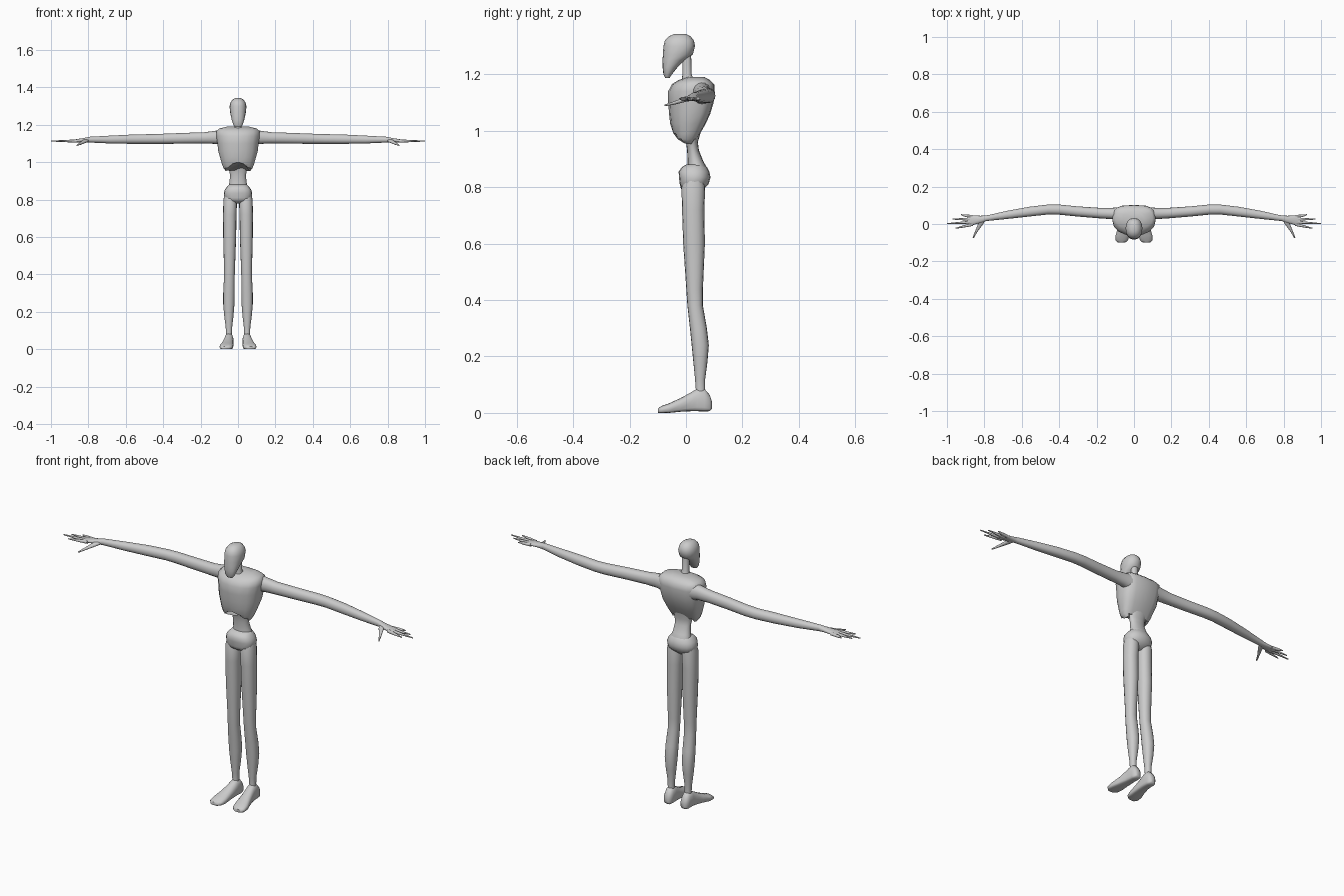
import bpy, bmesh, math
from mathutils import Vector

cube = bpy.data.objects.get("Cube")
if cube:
    bpy.data.objects.remove(cube)

grey = bpy.data.materials.new("mannequin grey")
grey.use_nodes = True
grey.diffuse_color = (0.6, 0.6, 0.6, 1)
grey.node_tree.nodes["Principled BSDF"].inputs["Base Color"].default_value = grey.diffuse_color

SIDES = 16


def loft(name, axis, rings, front=2.2, back=2.2, shape=None, mirror=False, angle=50):
    """Skin rings (position, low, high, low, high) in hundredths along an axis."""
    bm = bmesh.new()
    u, v = [i for i in range(3) if i != axis]
    loops = []
    for pos, u0, u1, v0, v1 in rings:
        loop = []
        for k in range(SIDES):
            a = math.tau * k / SIDES
            c, s = math.cos(a), math.sin(a)
            p = 2 / (back if s > 0 else front)
            co = Vector()
            co[axis] = pos
            co[u] = (u0 + u1) / 2 + (u1 - u0) / 2 * math.copysign(abs(c) ** p, c)
            co[v] = (v0 + v1) / 2 + (v1 - v0) / 2 * math.copysign(abs(s) ** p, s)
            co /= 100
            loop.append(bm.verts.new(shape(co) if shape else co))
        loops.append(loop)
    for a, b in zip(loops, loops[1:]):
        for k in range(SIDES):
            n = (k + 1) % SIDES
            bm.faces.new((a[k], a[n], b[n], b[k]))
    bm.faces.new(loops[0])
    bm.faces.new(loops[-1])
    bmesh.ops.recalc_face_normals(bm, faces=bm.faces)
    add(name, bm, angle)
    if mirror:
        bmesh.ops.scale(bm, vec=(-1, 1, 1), verts=bm.verts)
        bmesh.ops.reverse_faces(bm, faces=bm.faces)
        add(name.replace("left", "right"), bm, angle)
    bm.free()


def add(name, bm, angle):
    mesh = bpy.data.meshes.new(name)
    bm.to_mesh(mesh)
    mesh.materials.append(grey)
    ob = bpy.data.objects.new(name, mesh)
    bpy.context.collection.objects.link(ob)
    bpy.ops.object.select_all(action='DESELECT')
    ob.select_set(True)
    bpy.context.view_layer.objects.active = ob
    bpy.ops.object.shade_smooth_by_angle(angle=math.radians(angle))


def centred(rows):
    """Expand (height, half width, back and front) rows to symmetric rings."""
    return [(z, -w, w, y0, y1) for z, w, y0, y1 in rows]


def rib_arch(co):
    """Lift the front lower edge of the rib cage in the middle."""
    if co.y < 0.03:
        co.z = max(co.z, 1 - 12 * co.x ** 2)
    return co


# Head and neck
loft("head", 2, centred([
    (118.7, 1.6, -7.4, -5.8), (120, 2.5, -8, -5), (122.5, 3.3, -8.3, -3),
    (125, 3.9, -8.3, -.4), (127, 4.3, -8.2, 2.4), (130, 4.5, -8, 3.2),
    (132, 4, -7.5, 2.8), (133.5, 2.9, -6, 1.6), (134.3, 1.4, -4.2, 0)]))
loft("neck", 2, centred([
    (115, 3.5, -2, 5), (118, 2.2, -1.4, 2.8), (120, 1.8, -1.3, 2), (128, 1.8, -1.2, 1.8)]))

# Rib cage, waist and pelvis
loft("rib_cage", 2, centred([
    (95.3, 6.6, -2, 3), (97, 7.8, -4, 3.8), (99, 8.6, -4.8, 5), (102.5, 9.6, -5.6, 7),
    (106, 10.6, -6, 8.6), (110, 11, -6.3, 9.8), (114, 11.6, -6.3, 10.2), (116.5, 11.6, -5, 10),
    (118, 10, -2.6, 8.4), (119, 6, .5, 6.6)]), front=2.1, back=3.2, shape=rib_arch)
loft("waist", 2, centred([
    (83, 6, 0, 8), (87, 5.2, .4, 7.4), (89, 4.6, .6, 6.2), (93, 4.2, .4, 4.6),
    (96, 4.8, 0, 4.2), (100, 6, -1.5, 5.4), (104, 7, -2, 6)]))
loft("pelvis", 2, centred([
    (78, 3, .5, 4.5), (79.5, 6, -1.8, 6.4), (81, 7.3, -2.2, 8), (83.5, 7.6, -2.5, 8.7),
    (85.5, 7, -2.6, 8.3), (87, 5.8, -1.6, 7.5), (88, 4.8, 0, 6.6)]), front=2.6)

# Legs and feet
loft("left_leg", 2, [
    (3, 3, 6.6, 3, 7), (8, 3.3, 6.4, 3.5, 6.8), (12, 3.1, 6.6, 3.2, 6.8),
    (18, 2.4, 7.4, 2.6, 7.6), (24, 1.9, 7.9, 2, 8.1), (30, 1.8, 7.9, 1.4, 7.4),
    (38, 1.8, 7.5, .5, 6), (44, 1.6, 7.5, .1, 6), (60, 1, 7.9, -1, 6.7),
    (72, .8, 8, -1.4, 6.5), (80, .5, 7.8, -1.6, 6.8), (84, 1.5, 7, 0, 6)], mirror=True)
loft("left_foot", 1, [
    (-10, 4.8, 8.6, 0, 1.5), (-8.8, 3.2, 9.8, 0, 2.4), (-6, 2.6, 9.8, 0, 3.4),
    (-2, 2.5, 8.6, .4, 5.2), (2, 2.4, 7.6, .6, 7.4), (4, 2.4, 7.3, .6, 8.6),
    (6.5, 2.4, 7.2, .5, 8.6), (8.4, 2.8, 6.8, .6, 6.4), (9.2, 3.8, 5.8, 1.4, 4)],
    front=4.5, back=2.2, mirror=True)

# Arms and hands
loft("left_arm", 0, [
    (8, 2, 9, 109, 117.5), (12, 2.6, 8.6, 109.8, 116.8), (18, 3, 8.6, 110, 116),
    (30, 4, 9.4, 109.9, 115.6), (40, 5, 10.4, 109.8, 115.2), (46, 5.1, 10.4, 109.8, 115),
    (56, 4, 9.2, 109.8, 114.8), (68, 2.7, 7, 110, 114.2), (79, 1.6, 4.5, 110.5, 113.6),
    (82, .6, 4.4, 110.6, 113), (87, -.8, 4.6, 110.6, 112.2), (89, -.8, 4.4, 110.8, 111.8)],
    mirror=True)

# Fingers fan out from the palm: knuckle, tip and reach
for finger, base, tip, reach in (("little", 4, 5, 92.5), ("ring", 2.6, 2.6, 97),
                                 ("middle", 1.2, .2, 100), ("index", -.2, -2.3, 95.5)):
    rows = [(86, base, .8), (90, base + (tip - base) * .4, .7), (reach, tip, .25)]
    loft("left_%s_finger" % finger, 0,
         [(x, y - r, y + r, 111.3 - r, 111.3 + r) for x, y, r in rows], mirror=True)
loft("left_thumb", 1, [
    (-7.6, 85.7, 86.4, 108.7, 109.3), (-4, 83.6, 85, 109.3, 110.5),
    (0, 80.6, 83.4, 110.3, 112), (2, 79.6, 83, 110.6, 112.6)], mirror=True)
